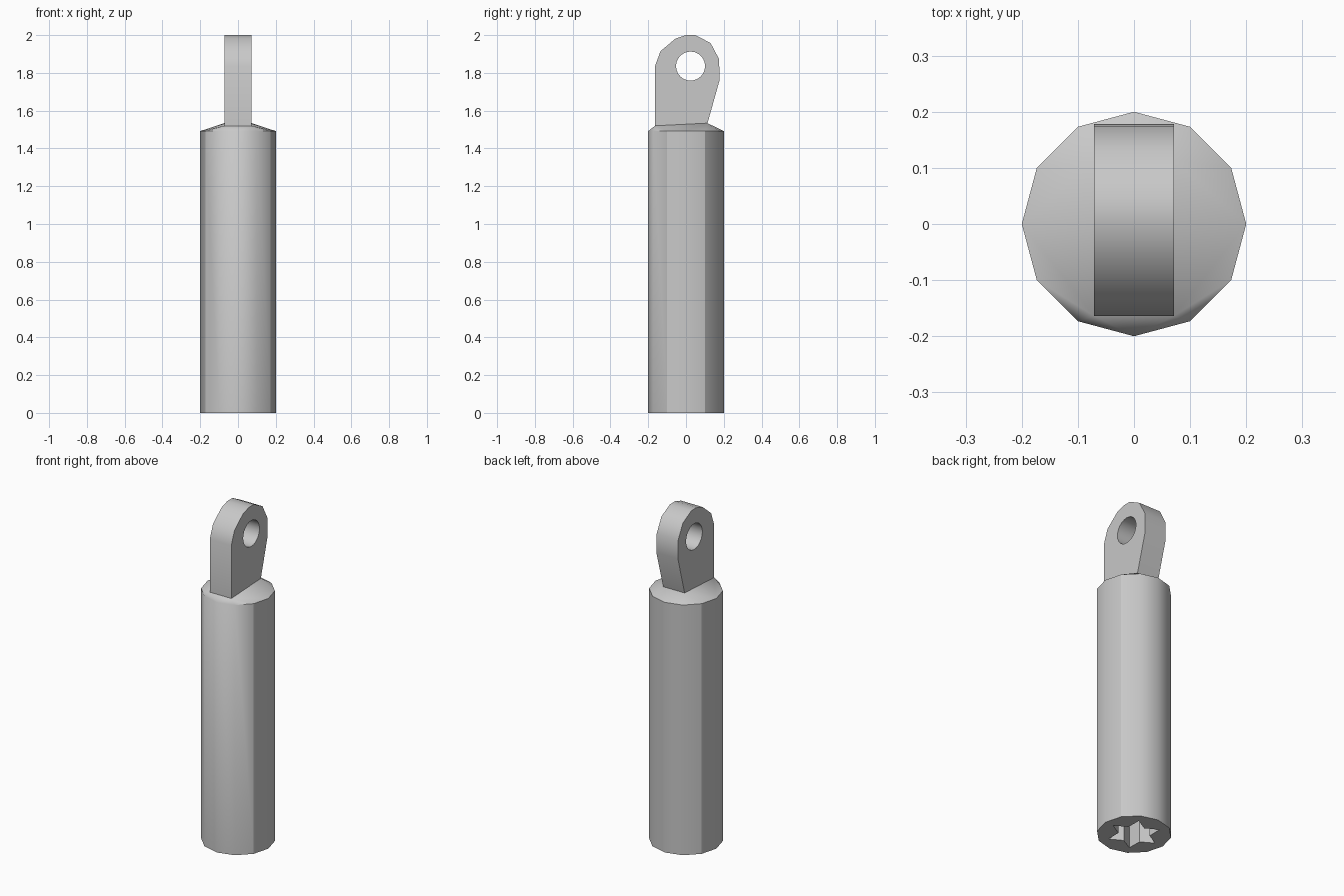
import bpy
import bmesh
from math import cos, sin, pi, radians
from mathutils import Vector

default = bpy.data.objects.get("Cube")
if default:
    bpy.data.objects.remove(default, do_unlink=True)

steel = bpy.data.materials.new("plain grey")
steel.use_nodes = True
grey = (0.58, 0.58, 0.58, 1)
steel.diffuse_color = grey
steel.node_tree.nodes["Principled BSDF"].inputs["Base Color"].default_value = grey


def to_object(bm, name):
    bmesh.ops.recalc_face_normals(bm, faces=bm.faces)
    mesh = bpy.data.meshes.new(name)
    bm.to_mesh(mesh)
    bm.free()
    mesh.materials.append(steel)
    obj = bpy.data.objects.new(name, mesh)
    bpy.context.collection.objects.link(obj)
    return obj


def prism(name, outline, offset):
    """Extrude a closed outline of 3D points along an offset."""
    bm = bmesh.new()
    face = bm.faces.new([bm.verts.new(p) for p in outline])
    extruded = bmesh.ops.extrude_face_region(bm, geom=[face])["geom"]
    bmesh.ops.translate(bm, vec=offset,
                        verts=[v for v in extruded if isinstance(v, bmesh.types.BMVert)])
    return to_object(bm, name)


def select_only(obj):
    bpy.ops.object.select_all(action="DESELECT")
    obj.select_set(True)
    bpy.context.view_layer.objects.active = obj


def cut(obj, cutter):
    cutter.hide_render = True
    mod = obj.modifiers.new("cut", "BOOLEAN")
    mod.operation = "DIFFERENCE"
    mod.solver = "EXACT"
    mod.object = cutter
    select_only(obj)
    bpy.ops.object.modifier_apply(modifier=mod.name)
    bpy.data.objects.remove(cutter, do_unlink=True)


def smooth(obj):
    select_only(obj)
    bpy.ops.object.shade_smooth_by_angle(angle=radians(36))


# Twelve-sided shaft whose shoulder rises to the foot of the lug
HALF = 0.071
RIM = 1.492
bm = bmesh.new()
for z in (0, RIM):
    for i in range(12):
        a = i * pi / 6
        bm.verts.new((0.2 * cos(a), 0.2 * sin(a), z))
for x in (-HALF, HALF):
    bm.verts.new((x, -0.164, 1.52))
    bm.verts.new((x, 0.113, 1.534))
bmesh.ops.convex_hull(bm, input=bm.verts)
bmesh.ops.dissolve_limit(bm, angle_limit=radians(0.5), verts=bm.verts, edges=bm.edges)
shaft = to_object(bm, "shaft")

# Star-shaped socket in the lower end
star = []
for i in range(12):
    r = 0.145 if i % 2 == 0 else 0.085
    a = i * pi / 6
    star.append((r * cos(a), r * sin(a), -0.05))
cut(shaft, prism("socket_cutter", star, (0, 0, 0.5)))
smooth(shaft)

# Keep four long shaft edges crisp
for edge in shaft.data.edges:
    a, b = [shaft.data.vertices[i].co for i in edge.vertices]
    upright = abs(a.z - b.z) > 1
    if upright and abs(abs(a.x) - 0.173) < 0.01:
        edge.use_edge_sharp = True

# Lug with a rounded top, leaning back slightly
profile = [(-0.164, 1.51), (-0.164, 1.836), (-0.135, 1.915), (-0.055, 1.982),
           (0.0, 2.0), (0.05, 2.0), (0.13, 1.958), (0.175, 1.873),
           (0.178, 1.762), (0.11, 1.52)]
lug = prism("lug", [(-HALF, y, z) for y, z in profile], (2 * HALF, 0, 0))

# Pin hole through the lug
hole = [(-0.2, 0.024 + 0.077 * cos(i * pi / 12), 1.836 + 0.077 * sin(i * pi / 12))
        for i in range(24)]
cut(lug, prism("hole_cutter", hole, (0.4, 0, 0)))
smooth(lug)
